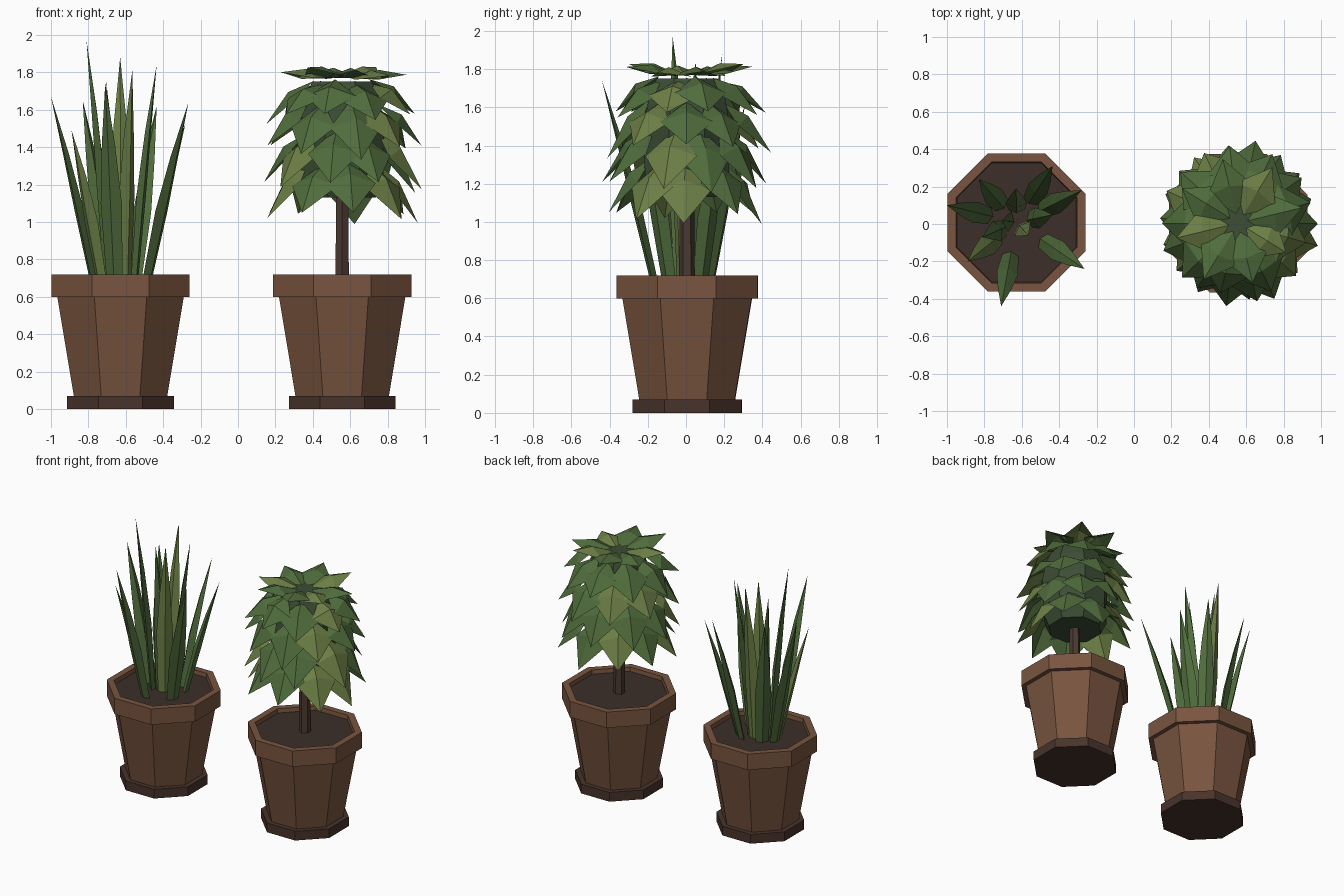
import bpy, bmesh, math, random
from mathutils import Vector

if "Cube" in bpy.data.objects:
    bpy.data.objects.remove(bpy.data.objects["Cube"])

random.seed(4)


def material(name, rgb):
    m = bpy.data.materials.new(name)
    m.diffuse_color = (*rgb, 1)
    m.use_nodes = True
    m.node_tree.nodes["Principled BSDF"].inputs["Base Color"].default_value = m.diffuse_color
    return m


CLAY = material("clay", (0.19, 0.09, 0.05))
DARK = material("dark_clay", (0.065, 0.033, 0.024))
SOIL = material("soil", (0.045, 0.028, 0.022))
BARK = material("bark", (0.07, 0.04, 0.03))
SHADE = material("inner_foliage", (0.045, 0.075, 0.035))
GREEN = material("leaf_green", (0.08, 0.15, 0.045))
OLIVE = material("leaf_olive", (0.15, 0.21, 0.06))


def finish(bm, name, mats, recalc=True):
    if recalc:
        bmesh.ops.recalc_face_normals(bm, faces=bm.faces)
    me = bpy.data.meshes.new(name)
    bm.to_mesh(me)
    bm.free()
    for m in mats:
        me.materials.append(m)
    ob = bpy.data.objects.new(name, me)
    bpy.context.collection.objects.link(ob)
    return ob


def lathe(name, profile, centre, mat, sides=8):
    """Faceted turned solid; profile is (flat-to-centre radius, z), capped at both ends."""
    bm = bmesh.new()
    k = 1 / math.cos(math.pi / sides)
    rings = []
    for r, z in profile:
        angles = [(i + 0.5) * 2 * math.pi / sides for i in range(sides)]
        rings.append([bm.verts.new((centre[0] + r * k * math.cos(a),
                                    centre[1] + r * k * math.sin(a), z)) for a in angles])
    for lo, hi in zip(rings, rings[1:]):
        for i in range(sides):
            j = (i + 1) % sides
            bm.faces.new((lo[i], lo[j], hi[j], hi[i]))
    bm.faces.new(rings[0])
    bm.faces.new(rings[-1])
    return finish(bm, name, [mat])


def pot(prefix, c):
    lathe(prefix + "_saucer", [(0.285, 0), (0.285, 0.07)], c, DARK)
    lathe(prefix + "_pot", [(0.25, 0.07), (0.338, 0.6), (0.37, 0.6), (0.37, 0.72),
                            (0.323, 0.72), (0.318, 0.67)], c, CLAY)
    lathe(prefix + "_soil", [(0.318, 0.67), (0.318, 0.69)], c, SOIL)


def blade(bm, base, tip, width, index):
    """Tall, nearly straight pointed blade with a diamond cross-section."""
    out = Vector((tip.x - base.x, tip.y - base.y, 0)).normalized()
    side = Vector((-out.y, out.x, 0))
    rings = []
    for t, w in ((0, 0.75), (0.4, 1.0), (0.7, 0.62)):
        p = base.lerp(tip, t) - out * 0.012 * math.sin(math.pi * t)
        h = width * w / 2
        rings.append([bm.verts.new(p + d) for d in
                      (side * h, out * h * 0.45, -side * h, -out * h * 0.45)])
    end = bm.verts.new(tip)
    faces = [bm.faces.new(rings[0])]
    for i in range(4):
        j = (i + 1) % 4
        for lo, hi in zip(rings, rings[1:]):
            faces.append(bm.faces.new((lo[i], lo[j], hi[j], hi[i])))
        faces.append(bm.faces.new((rings[-1][i], rings[-1][j], end)))
    for f in faces:
        f.material_index = index


def leaf(bm, centre, angle, r0, z0, r1, z1, width, sag, index):
    """Folded kite-shaped leaf running from radius r0 to its tip at r1."""
    out = Vector((math.cos(angle), math.sin(angle), 0))
    side = Vector((-out.y, out.x, 0))
    up = Vector((0, 0, 1))
    c = Vector((*centre, 0))
    at = lambda t, s=0, lift=0: bm.verts.new(
        c + out * (r0 + (r1 - r0) * t + lift * 0.5) + side * s * width / 2
        + up * (z0 + (z1 - z0) * t + lift))
    b, l, r = at(0), at(0.45, 1, sag - 0.035), at(0.45, -1, sag - 0.035)
    m, e = at(0.45, 0, sag + 0.015), at(1)
    for vs in ((b, r, m), (b, m, l), (r, e, m), (m, e, l)):
        bm.faces.new(vs).material_index = index


# Two matching octagonal pots
L, R = (-0.628, 0.008), (0.557, 0.005)
pot("blade_plant", L)
pot("bush", R)

# Upright blades, fanned out towards their tips
tips = [(-1.0, 0.10, 1.67), (-0.89, -0.20, 1.49), (-0.71, -0.44, 1.74),
        (-0.265, -0.24, 1.64), (-0.28, 0.18, 1.53), (-0.435, 0.31, 1.62),
        (-0.435, 0.05, 1.84), (-0.63, 0.19, 1.88), (-0.565, -0.06, 1.81),
        (-0.705, 0.02, 1.75), (-0.81, -0.07, 1.97), (-0.83, 0.24, 1.65)]
bm = bmesh.new()
for i, t in enumerate(tips):
    tip = Vector(t)
    off = Vector((t[0] - L[0], t[1] - L[1], 0))
    base = Vector((L[0], L[1], 0.67)) + off * 0.38
    blade(bm, base, tip, 0.115, 1 if i in (1, 7, 8) else 0)
finish(bm, "blades", [GREEN, OLIVE])

# Bush trunk and dark inner foliage
lathe("bush_trunk", [(0.036, 0.67), (0.032, 1.2)], R, BARK, 6)
lathe("bush_core", [(0.18, 1.13), (0.22, 1.22), (0.225, 1.5), (0.2, 1.65), (0.16, 1.75)], R, SHADE)

# Rings of drooping leaves: base radius, base z, tip radius, tip z
rows = [(0.18, 1.33, 0.41, 1.01), (0.19, 1.49, 0.43, 1.18),
        (0.19, 1.64, 0.43, 1.36), (0.15, 1.75, 0.40, 1.53)]
bm = bmesh.new()
n = 9
for k, (r0, z0, r1, z1) in enumerate(rows):
    for i in range(n):
        a = (i + 0.5 * (k % 2)) * 2 * math.pi / n + random.uniform(-0.08, 0.08)
        leaf(bm, R, a, r0, z0 + random.uniform(-0.015, 0.015),
             r1 + random.uniform(-0.02, 0.02), z1 + random.uniform(-0.03, 0.05),
             0.28, 0.03, int(random.random() < 0.2))
# Nearly flat crown of leaves on top
for i in range(8):
    a = (i + 0.3) * math.pi / 4
    leaf(bm, R, a, 0.05, 1.77, 0.33 + random.uniform(-0.03, 0.03),
         1.81 + random.uniform(-0.03, 0.03), 0.25, 0.02, int(i % 3 == 1))
finish(bm, "bush_leaves", [GREEN, OLIVE], recalc=False)
